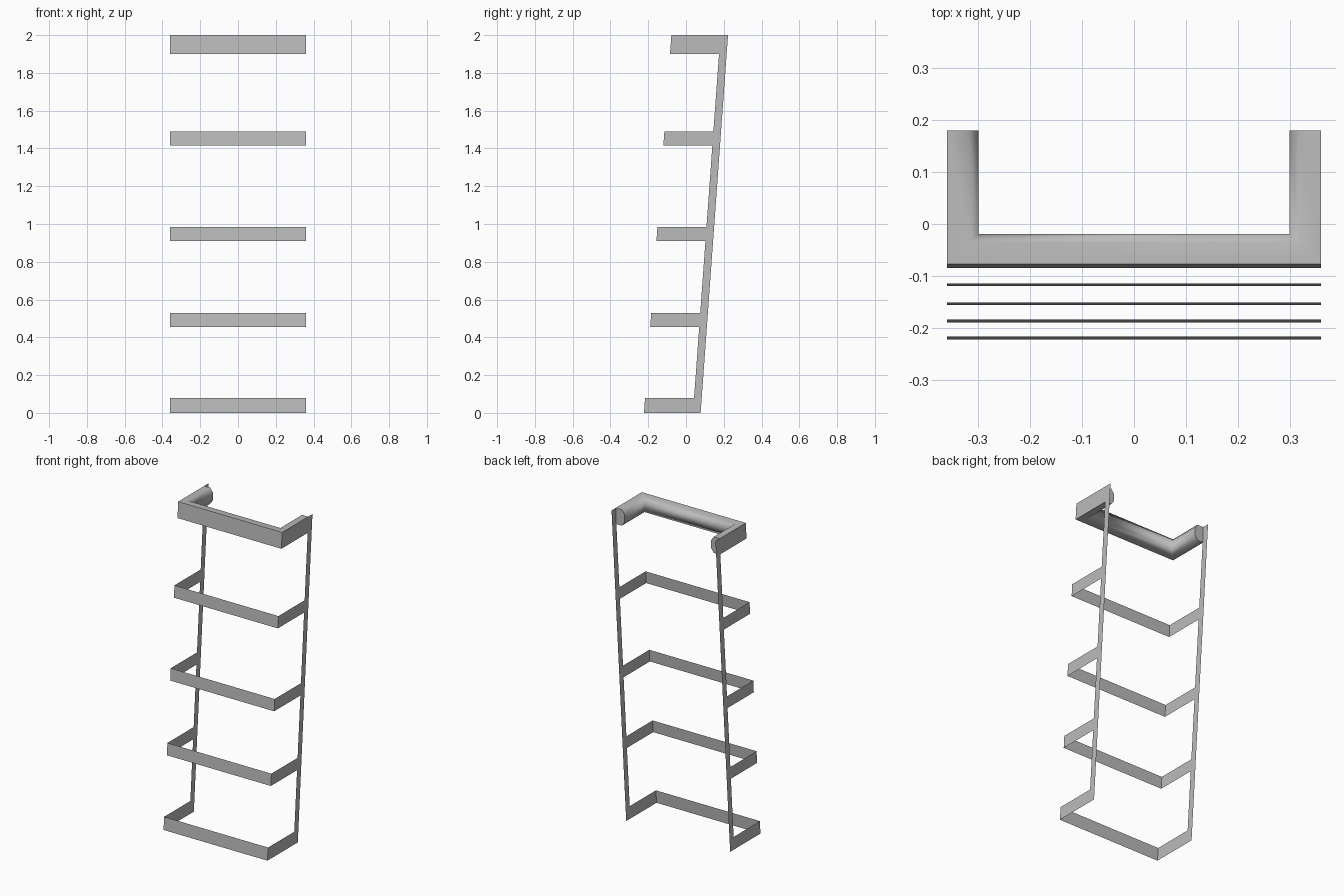
import bpy
import bmesh

if "Cube" in bpy.data.objects:
    bpy.data.objects.remove(bpy.data.objects["Cube"], do_unlink=True)

HALF = 0.36        # half width of the rack
LEAN = 0.0725      # backward lean per unit of height
FRONT = -0.2225    # front edge at ground level
POST_IN, POST_OUT = 0.037, 0.0775

grey = bpy.data.materials.new("plain grey")
grey.use_nodes = True
colour = (0.5, 0.5, 0.5, 1)
grey.diffuse_color = colour
grey.node_tree.nodes["Principled BSDF"].inputs["Base Color"].default_value = colour


def lean(y, z):
    """Depth of a leaning line that meets the ground at y."""
    return y + LEAN * z


def finish(name, bm):
    mesh = bpy.data.meshes.new(name)
    bm.to_mesh(mesh)
    bm.free()
    mesh.materials.append(grey)
    obj = bpy.data.objects.new(name, mesh)
    bpy.context.collection.objects.link(obj)
    return obj


def loft(bm, rows):
    """Bridge rows of points with quads and return the rows of vertices."""
    grid = [[bm.verts.new(p) for p in row] for row in rows]
    for a, b in zip(grid, grid[1:]):
        for i in range(len(a) - 1):
            bm.faces.new((a[i], a[i + 1], b[i + 1], b[i]))
    return grid


def u_path(z, inset, back):
    """U-shaped path around the sides and front at one height."""
    x, y = HALF - inset, lean(FRONT, z) + inset
    return [(-x, back, z), (-x, y, z), (x, y, z), (x, back, z)]


# Thin leaning posts at the back of each side
for name, x in (("left_post", HALF), ("right_post", -HALF)):
    bm = bmesh.new()
    rows = [[(x, lean(y, z), z) for y in (POST_IN, POST_OUT)] for z in (0, 2)]
    loft(bm, rows if x > 0 else [r[::-1] for r in rows])
    finish(name, bm)

# Flat bands wrapping round the front
bands = {
    "bottom_band": (0, 0.08),
    "lower_band": (0.455, 0.53),
    "middle_band": (0.91, 0.985),
    "upper_band": (1.415, 1.49),
    "top_band": (1.9, 2),
}
for name, heights in bands.items():
    bm = bmesh.new()
    loft(bm, [u_path(z, 0, lean(POST_IN, z)) for z in heights])
    finish(name, bm)

# Padded bar with softened inner edges, lining the top band
profile = [(0, 2), (0.042, 2), (0.06, 1.975), (0.06, 1.925), (0.042, 1.9), (0, 1.9)]
bm = bmesh.new()
grid = loft(bm, [u_path(z, inset, 0.18) for inset, z in profile])
for face in bm.faces:
    face.smooth = True
for end in (0, -1):
    bm.faces.new([row[end] for row in grid])
bmesh.ops.recalc_face_normals(bm, faces=bm.faces)
# Make sure the top of the bar faces up
bm.normal_update()
top = max(bm.faces, key=lambda f: f.calc_center_median().z)
if top.normal.z < 0:
    bmesh.ops.reverse_faces(bm, faces=bm.faces)
finish("top_bar", bm)
